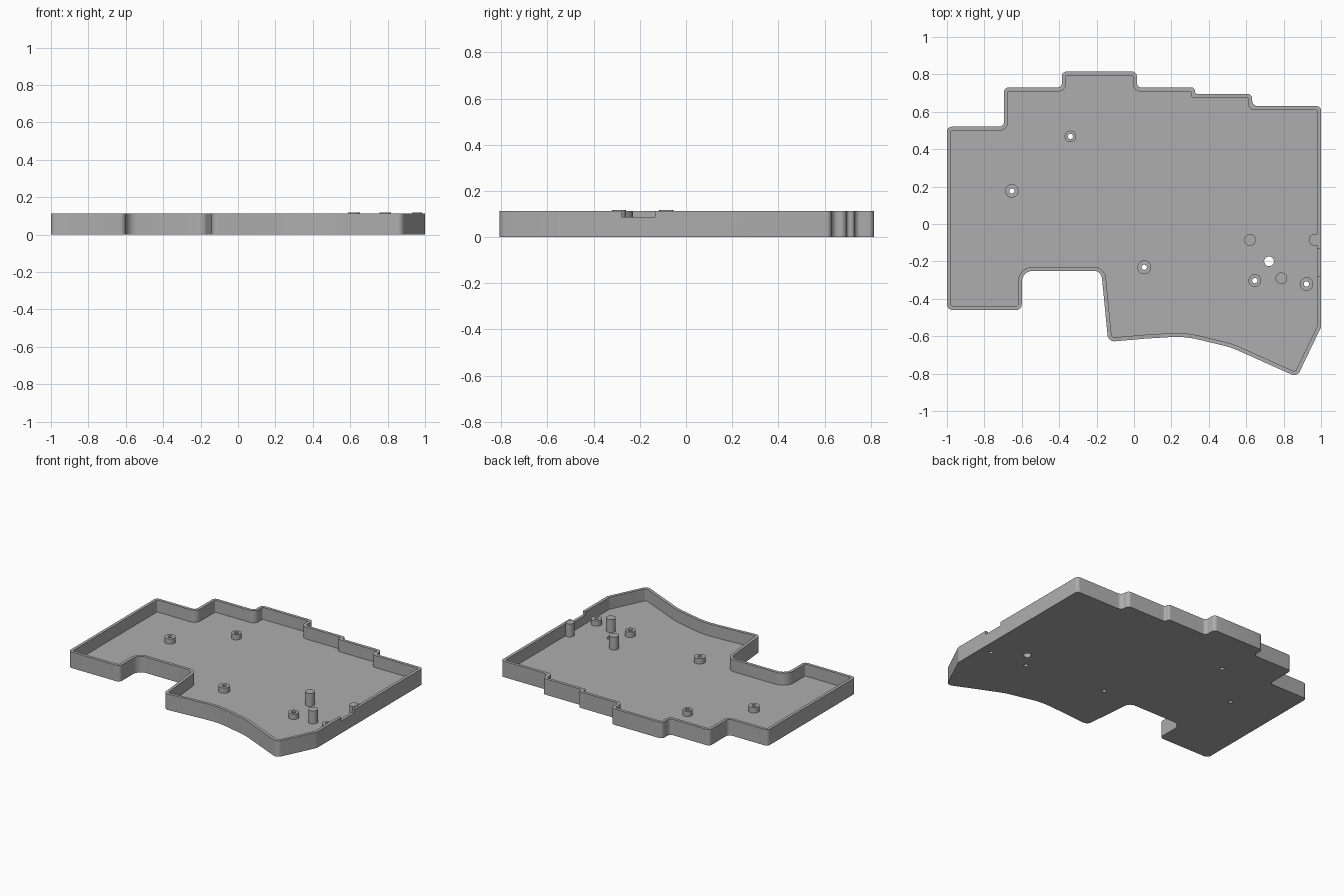
import bpy
import bmesh
from math import tau, tan, cos, sin
from mathutils import Vector

if "Cube" in bpy.data.objects:
    bpy.data.objects.remove(bpy.data.objects["Cube"], do_unlink=True)

HEIGHT, FLOOR, WALL = 0.112, 0.027, 0.021
POST_TOP, STANDOFF_TOP, SCREW_R = 0.118, 0.064, 0.014

grey = bpy.data.materials.new("matte grey")
grey.use_nodes = True
COLOUR = (0.42, 0.42, 0.42, 1)
grey.diffuse_color = COLOUR
grey.node_tree.nodes["Principled BSDF"].inputs["Base Color"].default_value = COLOUR

# Tray outline, counter-clockwise: x, y, corner radius
CORNERS = [
    (-1, -.46, .03), (-.6, -.46, .03), (-.6, -.25, .06), (-.175, -.25, .045),
    (-.138, -.63, .035), (.06, -.613, .3), (.27, -.6, .5), (.52, -.66, .5),
    (.872, -.818, .035), (1, -.552, .03), (1, .63, .022), (.632, .63, .03),
    (.632, .695, .025), (.325, .695, .015), (.325, .73, .02), (.015, .73, .025),
    (.015, .815, .025), (-.385, .815, .025), (-.385, .73, .025),
    (-.695, .73, .025), (-.695, .52, .025), (-1, .52, .025),
]


def outline(inset):
    """Filleted outline, moved inward by inset."""
    pts = [Vector(c[:2]) for c in CORNERS]
    n = len(pts)
    moved, turns = [], []
    for i, p in enumerate(pts):
        a = (p - pts[i - 1]).normalized()
        b = (pts[(i + 1) % n] - p).normalized()
        na, nb = Vector((-a.y, a.x)), Vector((-b.y, b.x))
        moved.append(p + (na + nb) * inset / (1 + na.dot(nb)))
        turns.append(a.cross(b))
    result = []
    for i, p in enumerate(moved):
        to_prev, to_next = moved[i - 1] - p, moved[(i + 1) % n] - p
        a, b = to_prev.normalized(), to_next.normalized()
        convex = turns[i] > 0
        radius = max(CORNERS[i][2] + (-inset if convex else inset), .006)
        half = a.angle(b) / 2
        reach = min(radius / tan(half), to_prev.length * .48, to_next.length * .48)
        radius = reach * tan(half)
        centre = p + (a + b).normalized() * radius / sin(half)
        start, end = p + a * reach - centre, p + b * reach - centre
        sweep = start.angle(end)
        steps = 8
        for k in range(steps + 1):
            t = k / steps
            arc = (start * sin((1 - t) * sweep) + end * sin(t * sweep)) / sin(sweep)
            result.append(centre + arc)
    return result


def circle(x, y, r, sides=32):
    return [Vector((x + r * cos(tau * i / sides), y + r * sin(tau * i / sides)))
            for i in range(sides)]


def prism(name, profile, z0, z1):
    bm = bmesh.new()
    face = bm.faces.new([bm.verts.new((p.x, p.y, z0)) for p in profile])
    top = bmesh.ops.extrude_face_region(bm, geom=[face])["geom"]
    bmesh.ops.translate(bm, vec=(0, 0, z1 - z0),
                        verts=[v for v in top if isinstance(v, bmesh.types.BMVert)])
    bmesh.ops.recalc_face_normals(bm, faces=bm.faces)
    mesh = bpy.data.meshes.new(name)
    bm.to_mesh(mesh)
    bm.free()
    mesh.materials.append(grey)
    obj = bpy.data.objects.new(name, mesh)
    bpy.context.collection.objects.link(obj)
    return obj


def cut(target, cutter):
    cutter.hide_render = True
    mod = target.modifiers.new("cut", "BOOLEAN")
    mod.operation, mod.solver, mod.object = "DIFFERENCE", "EXACT", cutter
    bpy.context.view_layer.objects.active = target
    bpy.ops.object.modifier_apply(modifier=mod.name)
    bpy.data.objects.remove(cutter, do_unlink=True)


# Open tray with a hollow inside
tray = prism("tray", outline(0), 0, HEIGHT)
cut(tray, prism("cavity", outline(WALL), FLOOR, 1))

# Port notch in the rim of the left wall
notch = [Vector(p) for p in ((.95, -.28), (1.1, -.28), (1.1, -.133), (.95, -.133))]
cut(tray, prism("notch", notch, .087, 1))

# Button hole through the floor
cut(tray, prism("button_hole", circle(.722, -.2, .026), -1, FLOOR + .01))

parts = [tray]

# Screw standoffs, drilled through together with the floor
STANDOFFS = [(-.34, .468, .031), (-.653, .177, .036), (.055, -.231, .037),
             (.646, -.303, .034), (.922, -.321, .036)]
for i, (x, y, r) in enumerate(STANDOFFS):
    standoff = prism(f"standoff_{i + 1}", circle(x, y, r), FLOOR - .002, STANDOFF_TOP)
    for part in (tray, standoff):
        cut(part, prism("screw_hole", circle(x, y, SCREW_R), -1, 1))
    parts.append(standoff)

# Solid support posts, the last one flattened against the wall
for i, (x, y) in enumerate([(.62, -.085), (.788, -.29), (.965, -.085)]):
    profile = circle(x, y, .031)
    for p in profile:
        p.x = min(p.x, .984)
    parts.append(prism(f"post_{i + 1}", profile, FLOOR - .002, POST_TOP))

bpy.ops.object.select_all(action="DESELECT")
for part in parts:
    part.select_set(True)
bpy.context.view_layer.objects.active = tray
bpy.ops.object.shade_smooth_by_angle(angle=.6)
